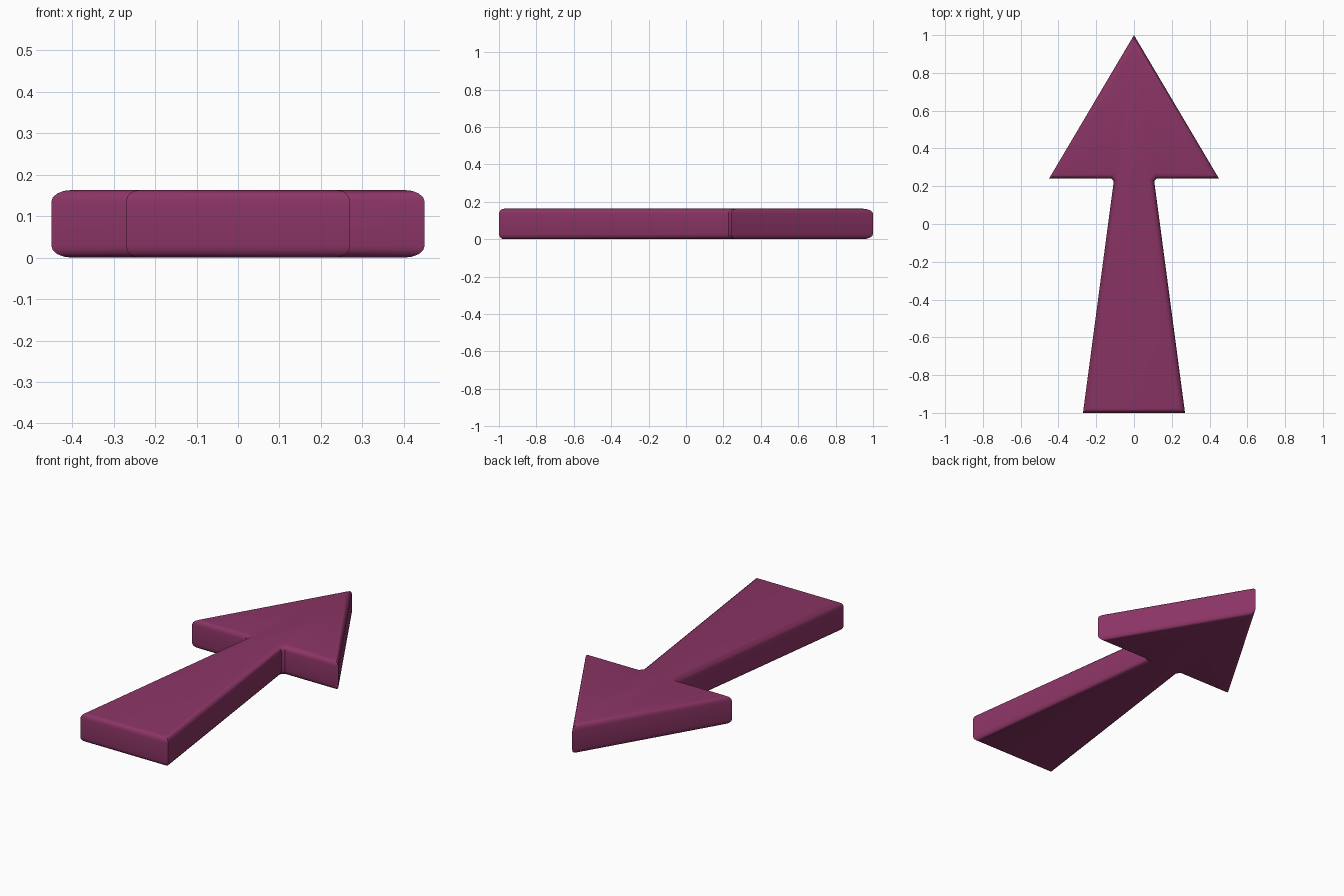
import bpy, bmesh

if "Cube" in bpy.data.objects:
    bpy.data.objects.remove(bpy.data.objects["Cube"])

THICK = 0.163
ROUND = 0.028

# Half outline of the arrow, tip to tail, mirrored across x = 0
half = [(0.45, 0.24), (0.12, 0.24), (0.107, 0.228), (0.27, -1.0)]
outline = [(0, 1.0)] + half + [(-x, y) for x, y in reversed(half)]

# Extrude the outline into a slab
bm = bmesh.new()
base = bm.faces.new([bm.verts.new((x, y, 0)) for x, y in outline])
ext = bmesh.ops.extrude_face_region(bm, geom=[base], use_keep_orig=True)
top = [v for v in ext["geom"] if isinstance(v, bmesh.types.BMVert)]
bmesh.ops.translate(bm, verts=top, vec=(0, 0, THICK))
bmesh.ops.recalc_face_normals(bm, faces=bm.faces)

# Round only the top and bottom rims; corners stay sharp in plan
rims = [e for e in bm.edges if abs(e.verts[0].co.z - e.verts[1].co.z) < 1e-5]
bmesh.ops.bevel(bm, geom=rims, offset=ROUND, offset_type='OFFSET',
                segments=4, profile=0.5, affect='EDGES', clamp_overlap=False)
bmesh.ops.recalc_face_normals(bm, faces=bm.faces)

mesh = bpy.data.meshes.new("arrow")
bm.to_mesh(mesh)
bm.free()
arrow = bpy.data.objects.new("arrow", mesh)
bpy.context.collection.objects.link(arrow)

# Plum colour
mat = bpy.data.materials.new("plum")
mat.diffuse_color = (0.26, 0.035, 0.13, 1)
mat.use_nodes = True
mat.node_tree.nodes["Principled BSDF"].inputs["Base Color"].default_value = mat.diffuse_color
mesh.materials.append(mat)

# Smooth shading with sharp corners
bpy.context.view_layer.objects.active = arrow
arrow.select_set(True)
bpy.ops.object.shade_smooth_by_angle(angle=0.6)
